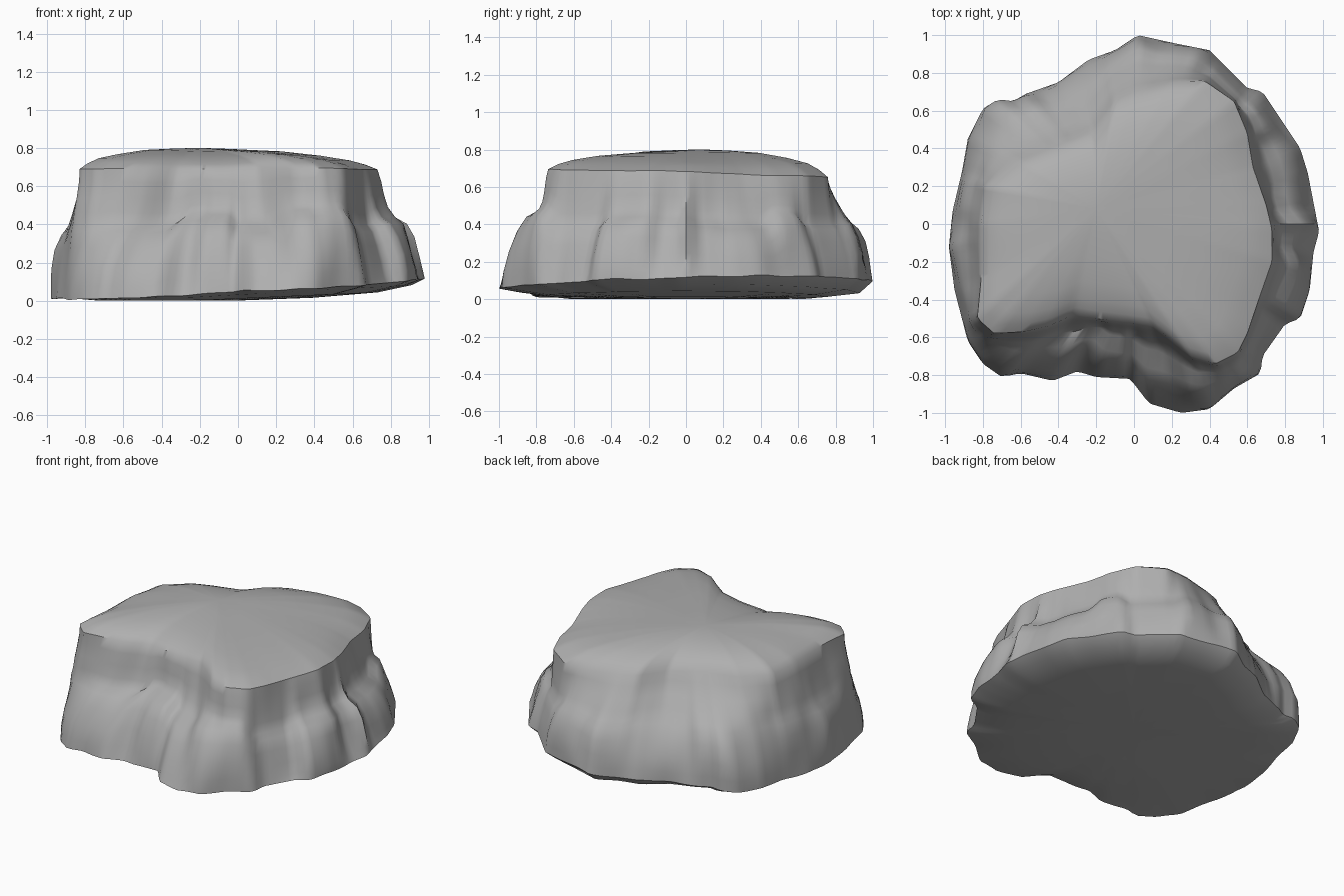
import bpy, bmesh, random
from math import cos, sin, tau
from mathutils import Vector, noise

cube = bpy.data.objects.get("Cube")
if cube:
    bpy.data.objects.remove(cube, do_unlink=True)
random.seed(4)

# Outlines seen from above, counterclockwise: wide foot and plateau rim
FOOT = [(.98, -.04), (.92, .27), (.88, .4), (.78, .55), (.68, .7), (.6, .72), (.4, .92),
        (.2, .96), (.02, 1), (-.1, .92), (-.24, .87), (-.4, .75), (-.57, .69), (-.64, .65),
        (-.72, .66), (-.8, .61), (-.88, .45), (-.91, .28), (-.96, .07), (-.98, -.12),
        (-.95, -.35), (-.88, -.62), (-.8, -.74), (-.7, -.81), (-.6, -.79), (-.43, -.83),
        (-.3, -.78), (-.2, -.81), (-.02, -.82), (.08, -.95), (.25, -1), (.4, -.98),
        (.53, -.87), (.67, -.79), (.68, -.7), (.8, -.53), (.88, -.5), (.93, -.35), (.95, -.15)]
RIM = [(.73, -.03), (.7, .1), (.63, .3), (.6, .48), (.53, .65), (.37, .76), (.2, .75), (0, .7),
       (-.1, .66), (-.22, .5), (-.4, .42), (-.62, .34), (-.78, .2), (-.81, 0), (-.81, -.3),
       (-.83, -.5), (-.74, -.58), (-.58, -.57), (-.45, -.54), (-.32, -.48), (-.2, -.5),
       (-.04, -.52), (.1, -.54), (.18, -.6), (.3, -.7), (.43, -.74), (.55, -.68),
       (.6, -.58), (.66, -.4), (.73, -.2)]
# Wall rows: (blend rim to foot on ledged sides, the same on sloped sides, height, roughness)
WALL = [(0, 0, 1, 0), (.05, .1, .9, .3), (.1, .28, .78, .5), (.17, .46, .67, .7),
        (.27, .58, .59, 1), (.5, .7, .53, 1), (.68, .83, .41, 1), (.84, .94, .25, .8),
        (.95, .99, .1, .5), (1, 1, 0, 0)]
# Plateau rings: (scale of rim, share of dome height)
DOME = [(.93, .27), (.84, .5), (.68, .72), (.46, .9), (.22, .98)]
PEAK = Vector((-.2, .08))
N = 200


def radius(outline, a):
    """Distance from the centre to a closed outline along angle a."""
    d = Vector((cos(a), sin(a)))
    best = 0
    for p, q in zip(outline, outline[1:] + outline[:1]):
        p, q = Vector(p), Vector(q)
        e = q - p
        den = d.cross(e)
        if abs(den) > 1e-9:
            r, s = p.cross(e) / den, p.cross(d) / den
            if r > 0 and -1e-6 <= s <= 1 + 1e-6:
                best = max(best, r)
    return best


# Broken rock blocks around the wall: start angle, ledge shift, bulge, slope change
blocks, a = [], 0
while a < tau:
    blocks.append((a, random.uniform(-.05, .05), random.uniform(-.025, .025),
                   random.uniform(-.25, .25)))
    a += random.uniform(.15, .4)


def block_at(a):
    """Block values at an angle, blended quickly across each crack."""
    i = max(k for k, b in enumerate(blocks) if b[0] <= a)
    f = min(1, (a - blocks[i][0]) / .09)
    return [blocks[i - 1][k] * (1 - f) + blocks[i][k] * f for k in (1, 2, 3)]


def rim_height(x, y):
    return .69 - .04 * max(0, y) + .02 * max(0, -y) + .012 * noise.noise((x * 4, y * 4, 7))


bm = bmesh.new()
angles = [tau * i / N for i in range(N)]
rim = [radius(RIM, a) for a in angles]
foot = [radius(FOOT, a) for a in angles]
rings = []


def add_ring(point):
    rings.append([bm.verts.new(point(i, a)) for i, a in enumerate(angles)])


# Underside, slightly sunken towards the middle
for scale, z in ((.4, .015), (.75, .02), (.93, .04)):
    add_ring(lambda i, a: (foot[i] * scale * cos(a), foot[i] * scale * sin(a),
                           z + .06 * scale ** 2 * max(-.3, cos(a)) * foot[i]))

# Wall from foot to rim: stepped on most sides, a bulging slope at the back right
for ledged, sloped, h, rough in reversed(WALL):
    def wall_point(i, a):
        shift, bulge, change = block_at(a)
        slope = min(1, max(0, .3 + .9 * cos(a - 2.4) + change))
        t = ledged + (sloped - ledged) * slope
        r = rim[i] + (foot[i] - rim[i]) * t
        x, y = r * cos(a), r * sin(a)
        low = max(.02, .075 + foot[i] * (.055 * cos(a) + .025 * sin(a)))
        low += .015 * noise.noise((x * 5, y * 5, 0))
        z = low + (rim_height(x, y) - low) * h + shift * rough * (1 - .6 * slope)
        n = noise.noise((x * 4, y * 4, z * 4)) * .035
        gap = min(1, (foot[i] - rim[i]) / .2)
        r = min(r + rough * gap * (bulge + n), foot[i])
        return r * cos(a), r * sin(a), z
    add_ring(wall_point)

# Gently domed plateau with its peak off centre
for scale, h in DOME:
    def dome_point(i, a):
        x = rim[i] * scale * cos(a) + PEAK.x * (1 - scale)
        y = rim[i] * scale * sin(a) + PEAK.y * (1 - scale)
        z = rim_height(x, y) * (1 - h) + .803 * h
        return x, y, z - .015 * x * h + .008 * noise.noise((x * 2, y * 2, 3))
    add_ring(dome_point)

for low, high in zip(rings, rings[1:]):
    for i in range(N):
        j = (i + 1) % N
        bm.faces.new((low[i], low[j], high[j], high[i]))
for ring, tip_point in ((rings[0], (0, 0, .01)), (rings[-1], (*PEAK, .81))):
    tip = bm.verts.new(tip_point)
    for i in range(N):
        bm.faces.new((ring[i], ring[(i + 1) % N], tip))
bmesh.ops.recalc_face_normals(bm, faces=bm.faces)
floor = min(v.co.z for v in bm.verts)
bmesh.ops.translate(bm, verts=bm.verts, vec=(0, 0, -floor))

mesh = bpy.data.meshes.new("rock_plateau")
bm.to_mesh(mesh)
bm.free()
rock = bpy.data.objects.new("rock_plateau", mesh)
bpy.context.collection.objects.link(rock)

# Plain grey stone
stone = bpy.data.materials.new("grey_stone")
stone.use_nodes = True
color = (.43, .43, .43, 1)
stone.diffuse_color = color
stone.node_tree.nodes["Principled BSDF"].inputs["Base Color"].default_value = color
mesh.materials.append(stone)

bpy.context.view_layer.objects.active = rock
rock.select_set(True)
bpy.ops.object.shade_smooth_by_angle(angle=.8)
